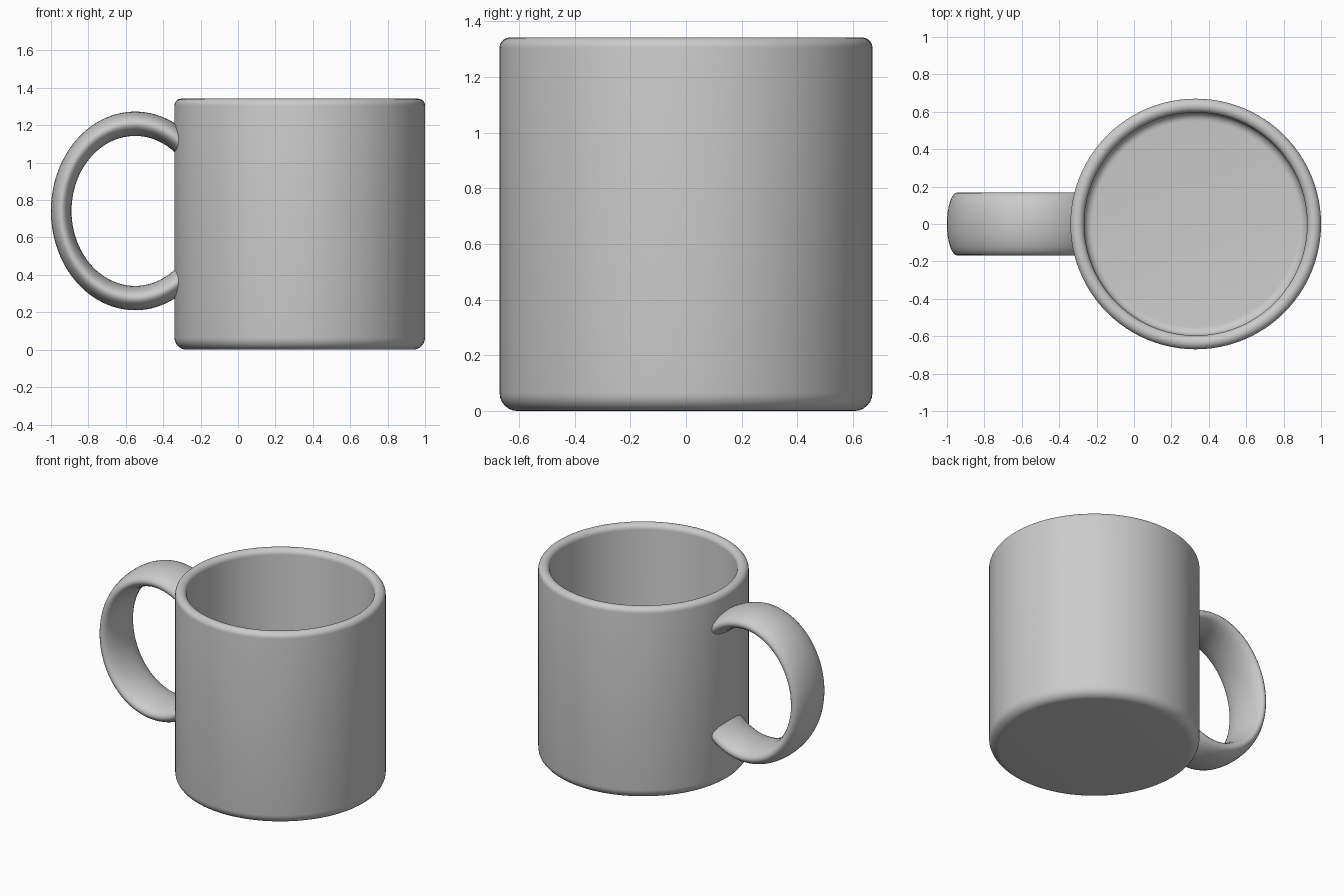
import bpy, bmesh
from math import sin, cos, pi, radians
from mathutils import Matrix, Vector

if "Cube" in bpy.data.objects:
    bpy.data.objects.remove(bpy.data.objects["Cube"], do_unlink=True)

grey = bpy.data.materials.new("ceramic grey")
grey.use_nodes = True
colour = (0.6, 0.6, 0.6, 1)
grey.diffuse_color = colour
grey.node_tree.nodes["Principled BSDF"].inputs["Base Color"].default_value = colour

CENTRE_X, RADIUS, HEIGHT = 0.33, 0.67, 1.342
WALL, FLOOR = 0.074, 0.08


def finish(name, bm):
    """Turn a bmesh into a smooth shaded grey object."""
    bmesh.ops.recalc_face_normals(bm, faces=bm.faces)
    mesh = bpy.data.meshes.new(name)
    bm.to_mesh(mesh)
    bm.free()
    mesh.materials.append(grey)
    obj = bpy.data.objects.new(name, mesh)
    bpy.context.collection.objects.link(obj)
    bpy.ops.object.select_all(action="DESELECT")
    obj.select_set(True)
    bpy.context.view_layer.objects.active = obj
    bpy.ops.object.shade_smooth_by_angle(angle=radians(35))
    return obj


def arc(r, z, size, start, end, steps=6):
    """Profile points of a rounded corner centred on (r, z)."""
    angles = [radians(start + (end - start) * i / steps) for i in range(steps + 1)]
    return [(r + size * cos(a), z + size * sin(a)) for a in angles]


# Cup body: one profile from underside, over the round rim, to the inner floor
base, rim, inner = 0.065, WALL / 2, RADIUS - WALL
fillet = 0.045
profile = [(0, 0)]
profile += arc(RADIUS - base, base, base, -90, 0)
profile += arc(RADIUS - rim, HEIGHT - rim, rim, 0, 180, 12)
profile += arc(inner - fillet, FLOOR + fillet, fillet, 0, -90)
profile += [(0, FLOOR)]

bm = bmesh.new()
verts = [bm.verts.new((r, 0, z)) for r, z in profile]
edges = [bm.edges.new(pair) for pair in zip(verts, verts[1:])]
bmesh.ops.spin(bm, geom=verts + edges, cent=(0, 0, 0), axis=(0, 0, 1),
               angle=2 * pi, steps=96, use_merge=True)
bmesh.ops.remove_doubles(bm, verts=bm.verts, dist=0.0005)
bmesh.ops.translate(bm, verts=bm.verts, vec=(CENTRE_X, 0, 0))
finish("cup_body", bm)

# Handle: wide flattened ring, trimmed where it enters the cup wall
bm = bmesh.new()
section = [bm.verts.new((0.466 + 0.065 * cos(t), 0.168 * sin(t), 0))
           for t in (2 * pi * i / 32 for i in range(32))]
loop = [bm.edges.new((v, section[i - 1])) for i, v in enumerate(section)]
bmesh.ops.spin(bm, geom=section + loop, cent=(0, 0, 0), axis=(0, 1, 0),
               angle=2 * pi, steps=96, use_merge=True)
bmesh.ops.remove_doubles(bm, verts=bm.verts, dist=0.0005)
place = Matrix.Translation((-0.55, 0, 0.742)) @ Matrix.Diagonal((0.848, 1, 1, 1))
bmesh.ops.transform(bm, matrix=place, verts=bm.verts)
bmesh.ops.bisect_plane(bm, geom=bm.verts[:] + bm.edges[:] + bm.faces[:],
                       plane_co=(-0.29, 0, 0), plane_no=(1, 0, 0), clear_outer=True)
bmesh.ops.holes_fill(bm, edges=[e for e in bm.edges if e.is_boundary], sides=0)
finish("handle", bm)
